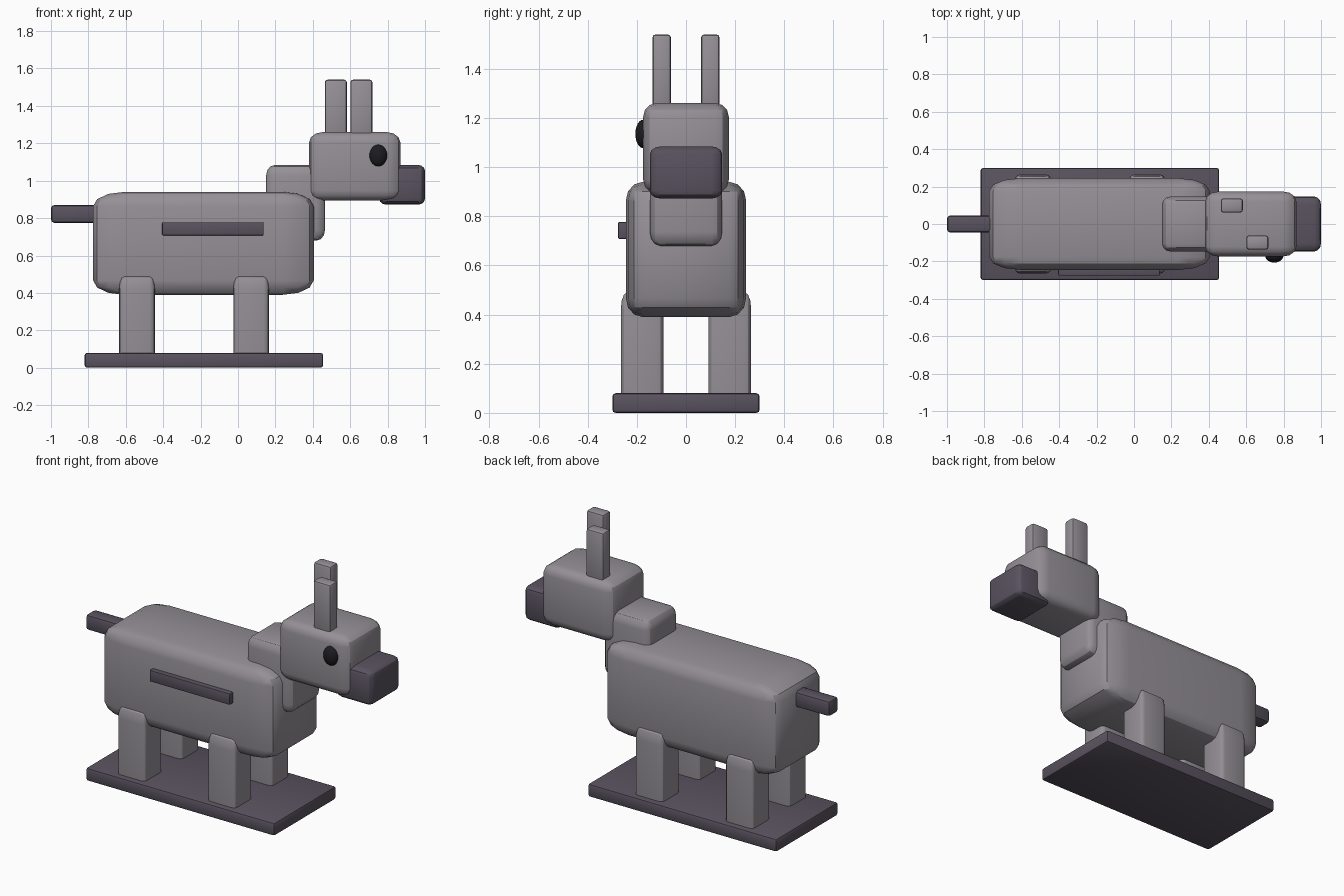
import bpy
from mathutils import Vector

if "Cube" in bpy.data.objects:
    bpy.data.objects.remove(bpy.data.objects["Cube"])


def material(name, rgb):
    m = bpy.data.materials.new(name)
    m.diffuse_color = (*rgb, 1)
    m.use_nodes = True
    m.node_tree.nodes["Principled BSDF"].inputs["Base Color"].default_value = m.diffuse_color
    return m


GREY = material("coat_grey", (0.30, 0.28, 0.31))
DARK = material("dark_trim", (0.10, 0.085, 0.115))
BLACK = material("eye_black", (0.012, 0.012, 0.014))


def finish(ob, name, mat):
    ob.name = name
    ob.data.materials.append(mat)
    bpy.ops.object.shade_smooth_by_angle()
    return ob


def block(name, lo, hi, mat, ratio=None, width=None, segments=3):
    """Rounded box between two corners; ratio rounds in proportion to the size, width evenly."""
    lo, hi = Vector(lo), Vector(hi)
    bpy.ops.mesh.primitive_cube_add(size=1, location=(lo + hi) / 2)
    ob = bpy.context.object
    ob.scale = hi - lo
    if width:
        bpy.ops.object.transform_apply(location=False, rotation=False, scale=True)
    bev = ob.modifiers.new("rounding", "BEVEL")
    bev.width = width or ratio
    bev.segments = segments
    bpy.ops.object.modifier_apply(modifier=bev.name)
    bpy.ops.object.transform_apply(location=False, rotation=False, scale=True)
    return finish(ob, name, mat)


# Stand
block("stand", (-0.82, -0.30, 0), (0.455, 0.30, 0.08), DARK, width=0.014, segments=2)

# Torso, neck, head and muzzle
block("body", (-0.775, -0.245, 0.39), (0.405, 0.245, 0.94), GREY, ratio=0.14)
block("neck", (0.15, -0.147, 0.68), (0.465, 0.147, 1.083), GREY, ratio=0.14)
block("head", (0.38, -0.174, 0.893), (0.868, 0.174, 1.26), GREY, ratio=0.15)
block("muzzle", (0.755, -0.147, 0.872), (1.0, 0.147, 1.084), DARK, ratio=0.15)

# Legs
for end, x in (("back", -0.54), ("front", 0.07)):
    for side, y in (("right", -0.178), ("left", 0.178)):
        block(f"{end}_{side}_leg", (x - 0.095, y - 0.087, 0.002),
              (x + 0.095, y + 0.087, 0.49), GREY, ratio=0.14)

# Staggered ears
for side, x, y in (("left", 0.523, 0.099), ("right", 0.66, -0.099)):
    block(f"{side}_ear", (x - 0.059, y - 0.038, 1.21),
          (x + 0.059, y + 0.038, 1.54), GREY, width=0.014, segments=2)

# Tail and the strip on the front flank
block("tail", (-1.0, -0.046, 0.775), (-0.70, 0.046, 0.87), DARK, width=0.018, segments=2)
block("flank_strip", (-0.405, -0.276, 0.708), (0.137, -0.225, 0.777), DARK, width=0.005, segments=2)

# Single eye
bpy.ops.mesh.primitive_uv_sphere_add(segments=24, ring_count=12, radius=1, location=(0.75, -0.174, 1.135))
eye = bpy.context.object
eye.scale = (0.047, 0.032, 0.058)
bpy.ops.object.transform_apply(location=False, rotation=False, scale=True)
finish(eye, "eye", BLACK)
